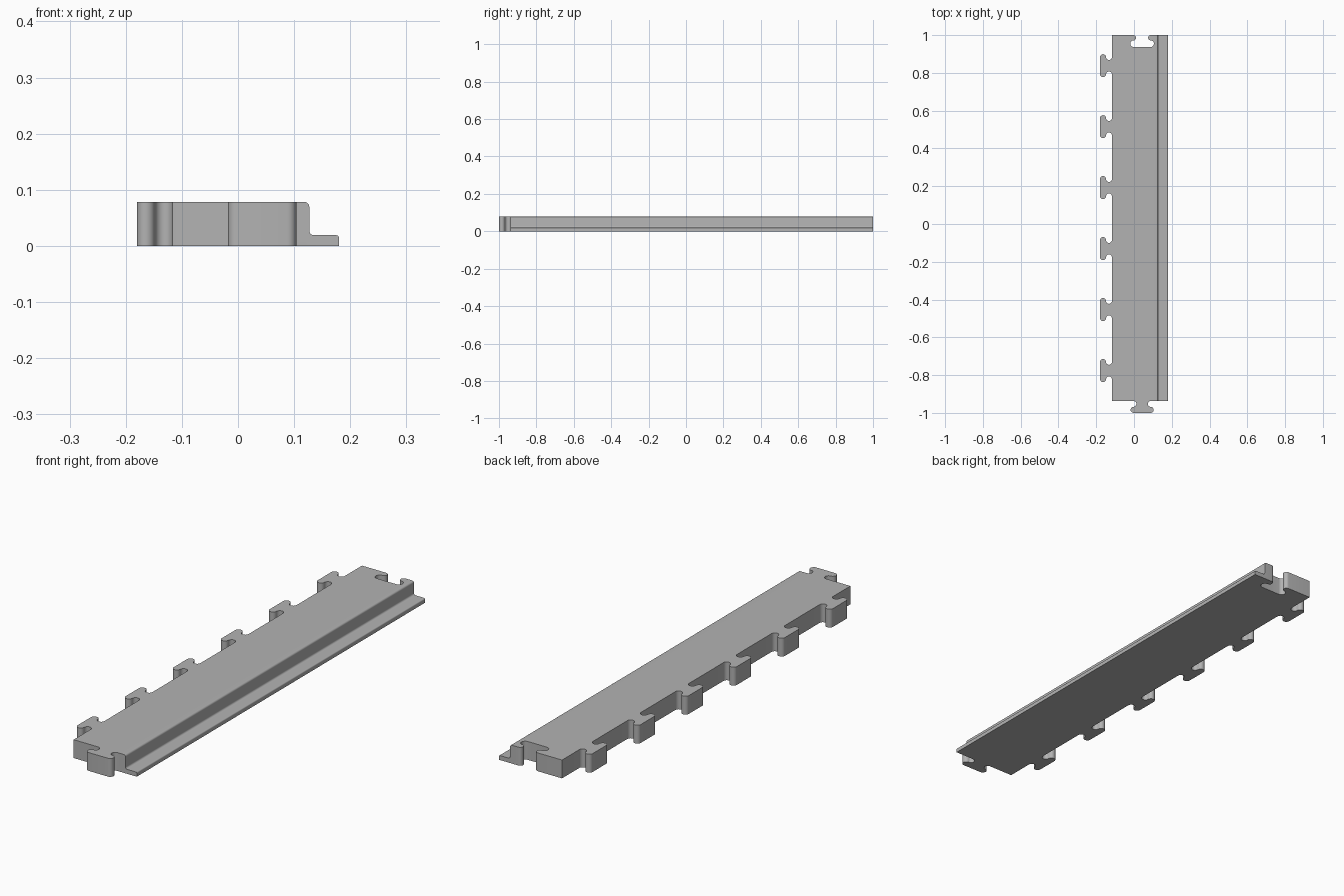
import bpy, bmesh, math
from mathutils import Vector

if "Cube" in bpy.data.objects:
    bpy.data.objects.remove(bpy.data.objects["Cube"])

Z_TOP, LIP = 0.078, 0.019


def arc(cx, cy, r, a0, a1, n=12):
    """Points on an arc, angles in degrees."""
    return [Vector((cx + r * math.cos(math.radians(a0 + (a1 - a0) * i / n)),
                    cy + r * math.sin(math.radians(a0 + (a1 - a0) * i / n))))
            for i in range(n + 1)]


def tab(origin, along, outward, grow=0.0):
    """Interlocking tab outline: concave necks, then rounded head ends."""
    neck, r, head = 0.0305 + grow, 0.0155 - grow, 0.016 + grow
    half = 0.061 + grow
    left = arc(-(neck + r), r, r, -90, 90)
    left += arc(-(half - head), 2 * r + head, head, -90, -270)
    pts = left + [Vector((-p.x, p.y)) for p in reversed(left)]
    return [Vector(origin) + Vector(along) * p.x + Vector(outward) * p.y for p in pts]


def prism(name, points, offset):
    """Closed outline of 3D points extruded by an offset."""
    bm = bmesh.new()
    face = bm.faces.new([bm.verts.new(p) for p in points])
    new = bmesh.ops.extrude_face_region(bm, geom=[face])["geom"]
    bmesh.ops.translate(bm, vec=offset,
                        verts=[v for v in new if isinstance(v, bmesh.types.BMVert)])
    bmesh.ops.recalc_face_normals(bm, faces=bm.faces)
    mesh = bpy.data.meshes.new(name)
    bm.to_mesh(mesh)
    bm.free()
    obj = bpy.data.objects.new(name, mesh)
    bpy.context.collection.objects.link(obj)
    return obj


# Cross-section: thick body, rounded step, thin lip on the right
section = [Vector((-0.3, 0)), Vector((0.18, 0))]
section += arc(0.175, LIP - 0.005, 0.005, 0, 90, 5)
section += arc(0.135, LIP + 0.008, 0.008, 270, 180, 6)
section += arc(0.119, Z_TOP - 0.008, 0.008, 0, 90, 6)
section += [Vector((-0.3, Z_TOP))]
strip = prism("edge_strip", [(p.x, -1.2, p.y) for p in section], (0, 2.4, 0))

# Plan outline: front tab, matching back socket, six side tabs
LEFT, FRONT, BACK, TAB_X = -0.117, -0.937, 1.0, 0.043
plan = [Vector((LEFT, FRONT))]
plan += tab((TAB_X, FRONT), (1, 0), (0, -1))
plan += [Vector((0.3, FRONT)), Vector((0.3, BACK))]
plan += tab((TAB_X, BACK), (-1, 0), (0, -1), 0.0015)
plan += [Vector((LEFT, BACK))]
for i in range(6):
    plan += tab((LEFT, 0.838 - 0.3228 * i), (0, -1), (-1, 0))
cutter = prism("plan_cutter", [(p.x, p.y, -0.1) for p in plan], (0, 0, 0.4))
cutter.hide_render = True

# Trim the strip to the plan outline
mod = strip.modifiers.new("trim", 'BOOLEAN')
mod.operation, mod.solver, mod.object = 'INTERSECT', 'EXACT', cutter
bpy.context.view_layer.objects.active = strip
strip.select_set(True)
cutter.select_set(False)
bpy.ops.object.modifier_apply(modifier="trim")
bpy.data.objects.remove(cutter)
bpy.ops.object.shade_smooth_by_angle(angle=math.radians(30))

# Single grey material
grey = bpy.data.materials.new("mid_grey")
grey.diffuse_color = (0.45, 0.45, 0.45, 1)
grey.use_nodes = True
grey.node_tree.nodes["Principled BSDF"].inputs["Base Color"].default_value = grey.diffuse_color
strip.data.materials.clear()
strip.data.materials.append(grey)
